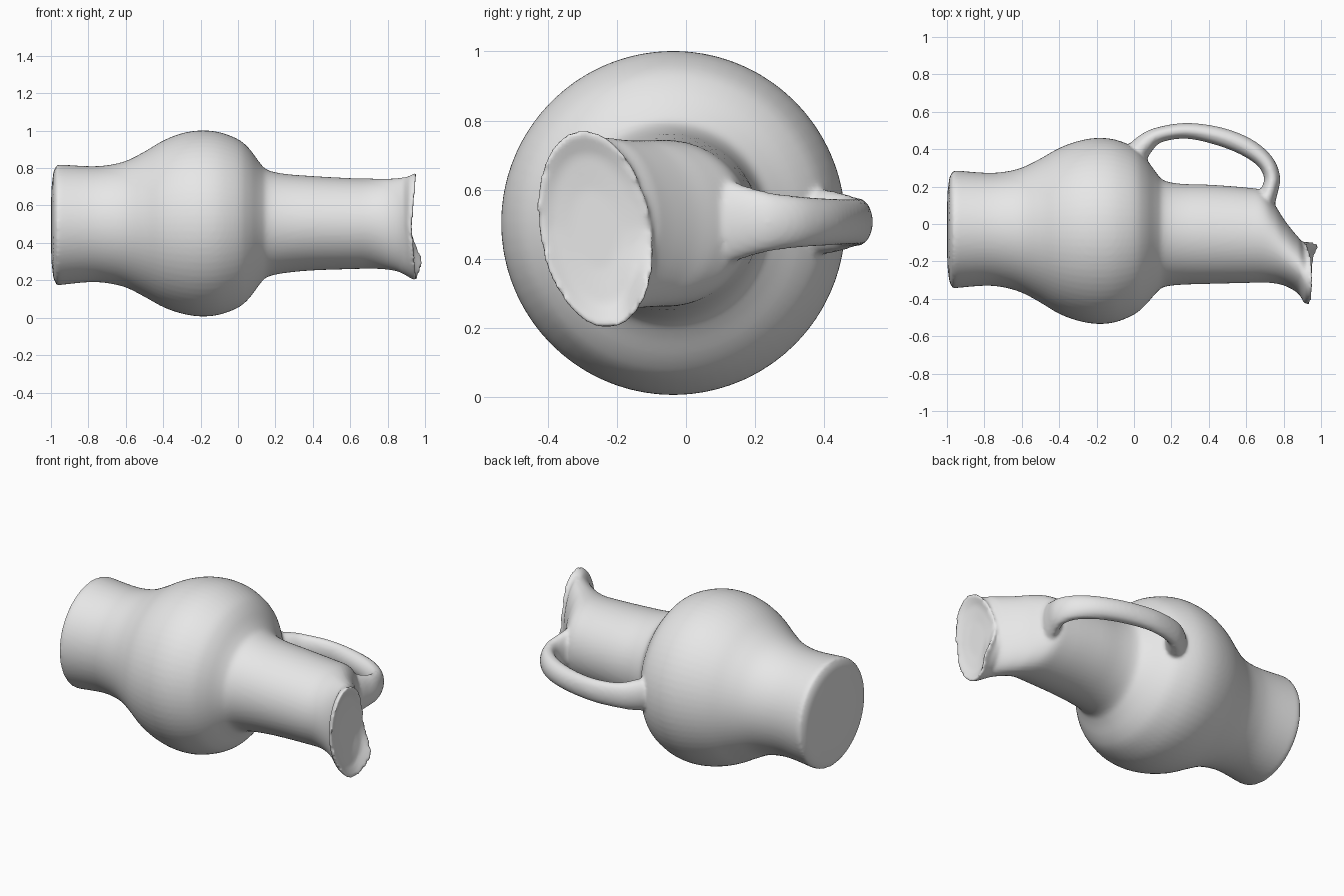
import bpy, bmesh, math

SEG = 72


def spline(rows, steps=4):
    """Catmull-Rom interpolation through rows of numbers."""
    out = []
    for i in range(len(rows) - 1):
        p0, p1 = rows[max(i - 1, 0)], rows[i]
        p2, p3 = rows[i + 1], rows[min(i + 2, len(rows) - 1)]
        for s in range(steps):
            t = s / steps
            out.append([0.5 * (2 * b + (c - a) * t + (2 * a - 5 * b + 4 * c - d) * t * t
                               + (3 * b - a - 3 * c + d) * t ** 3)
                        for a, b, c, d in zip(p0, p1, p2, p3)])
    out.append(list(rows[-1]))
    return out


def loft(bm, rings):
    """Closed solid through a list of point rings."""
    loops = [[bm.verts.new(p) for p in ring] for ring in rings]
    for a, b in zip(loops, loops[1:]):
        n = len(a)
        for i in range(n):
            bm.faces.new((a[i], a[(i + 1) % n], b[(i + 1) % n], b[i]))
    bm.faces.new(loops[0][::-1])
    bm.faces.new(loops[-1])


angles = [2 * math.pi * i / SEG for i in range(SEG)]
bm = bmesh.new()

# Slightly domed base: x, centre y, radius y, centre z, radius z
base = [(-1.0, -0.03, 0.10, 0.495, 0.10), (-0.997, -0.03, 0.20, 0.495, 0.20),
        (-0.987, -0.03, 0.28, 0.495, 0.285), (-0.97, -0.03, 0.312, 0.495, 0.32)]

# Foot, belly and neck
body = [(-0.95, -0.028, 0.314, 0.497, 0.322), (-0.80, -0.028, 0.302, 0.50, 0.31),
        (-0.70, -0.03, 0.308, 0.50, 0.315), (-0.60, -0.033, 0.334, 0.50, 0.338),
        (-0.50, -0.035, 0.385, 0.50, 0.388), (-0.40, -0.037, 0.443, 0.502, 0.445),
        (-0.30, -0.037, 0.48, 0.504, 0.482), (-0.20, -0.037, 0.497, 0.504, 0.497),
        (-0.10, -0.037, 0.488, 0.504, 0.488), (0.00, -0.037, 0.447, 0.504, 0.45),
        (0.06, -0.04, 0.395, 0.504, 0.40), (0.12, -0.047, 0.32, 0.504, 0.32),
        (0.16, -0.052, 0.285, 0.504, 0.285), (0.25, -0.055, 0.27, 0.504, 0.265),
        (0.40, -0.055, 0.265, 0.505, 0.252), (0.60, -0.06, 0.255, 0.503, 0.243),
        (0.69, -0.068, 0.245, 0.503, 0.241), (0.75, -0.105, 0.212, 0.502, 0.241),
        (0.80, -0.15, 0.178, 0.50, 0.243), (0.85, -0.195, 0.157, 0.497, 0.249),
        (0.885, -0.228, 0.15, 0.492, 0.258)]

rings = []
for x, cy, ry, cz, rz in base + spline(body):
    rings.append([(x, cy + ry * math.cos(a), cz + rz * math.sin(a)) for a in angles])


def mouth_ring(scale, x, wave):
    """Leaning oval whose edge rises at the top, bottom and lower lip."""
    ring = []
    for a in angles:
        d = (a + math.radians(40) + math.pi) % (2 * math.pi) - math.pi
        dx = 0.025 * abs(math.sin(a)) + 0.045 * math.exp(-(d / 0.42) ** 2)
        dx -= 0.012 * max(math.cos(a), 0) ** 4
        dz = 0.287 * scale * math.sin(a)
        ring.append((x + wave * dx, -0.262 + 0.165 * scale * math.cos(a) - 0.12 * dz,
                     0.486 + dz))
    return ring


# Flared mouth, lip and shallow closed end
rings += [mouth_ring(0.955, 0.908, 0.5), mouth_ring(1.0, 0.925, 0.9),
          mouth_ring(0.99, 0.932, 1.0), mouth_ring(0.93, 0.93, 0.8),
          mouth_ring(0.75, 0.924, 0.25), mouth_ring(0.4, 0.92, 0.0),
          mouth_ring(0.1, 0.92, 0.0)]
loft(bm, rings)

# Handle: x, y, half thickness, half width
handle = spline([(-0.02, 0.33, 0.07, 0.10), (0.05, 0.42, 0.056, 0.09),
                 (0.13, 0.475, 0.042, 0.075), (0.28, 0.498, 0.042, 0.068),
                 (0.45, 0.47, 0.049, 0.066), (0.60, 0.412, 0.05, 0.068),
                 (0.70, 0.335, 0.045, 0.074), (0.738, 0.25, 0.043, 0.084),
                 (0.722, 0.17, 0.046, 0.105), (0.685, 0.08, 0.06, 0.14)], 6)
rings = []
for i, (x, y, t, w) in enumerate(handle):
    p, q = handle[max(i - 1, 0)], handle[min(i + 1, len(handle) - 1)]
    tx, ty = q[0] - p[0], q[1] - p[1]
    length = math.hypot(tx, ty)
    nx, ny = -ty / length, tx / length
    rings.append([(x + nx * t * math.cos(a), y + ny * t * math.cos(a),
                   0.507 + w * math.sin(a)) for a in angles[::3]])
loft(bm, rings)

bmesh.ops.recalc_face_normals(bm, faces=bm.faces)
mesh = bpy.data.meshes.new("jug")
bm.to_mesh(mesh)
bm.free()
jug = bpy.data.objects.new("jug", mesh)
bpy.context.collection.objects.link(jug)

# Plain grey clay
clay = bpy.data.materials.new("grey clay")
clay.diffuse_color = (0.8, 0.8, 0.8, 1)
mesh.materials.append(clay)

# Fuse the handle into the body and soften the joints
remesh = jug.modifiers.new("fuse", 'REMESH')
remesh.mode = 'VOXEL'
remesh.voxel_size = 0.011
remesh.use_smooth_shade = True
soften = jug.modifiers.new("soften", 'SMOOTH')
soften.factor = 0.5
soften.iterations = 4
